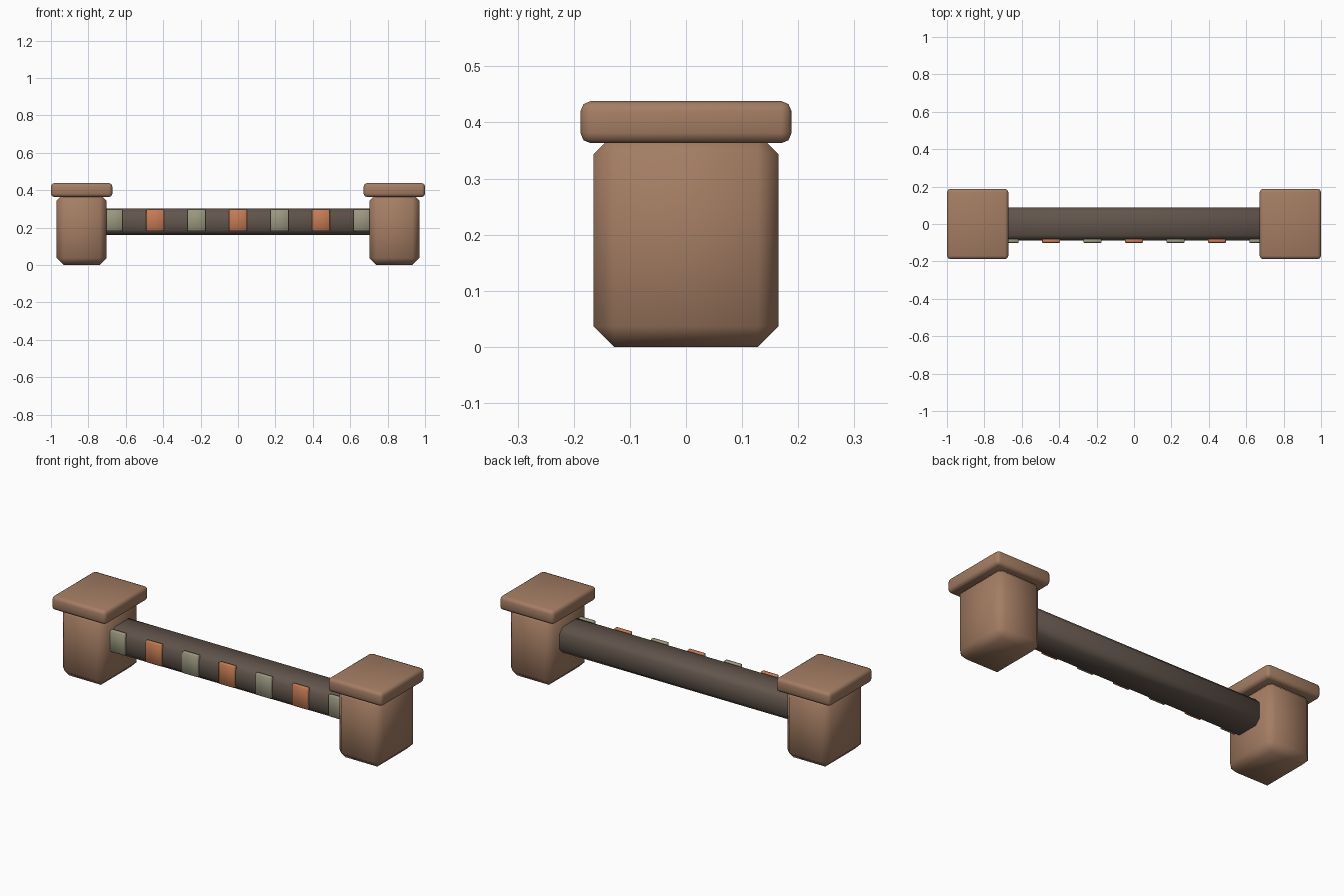
import bpy
import bmesh
import math

default = bpy.data.objects.get("Cube")
if default:
    bpy.data.objects.remove(default, do_unlink=True)


def make_material(name, rgb):
    mat = bpy.data.materials.new(name)
    mat.use_nodes = True
    colour = (*rgb, 1.0)
    mat.diffuse_color = colour
    mat.node_tree.nodes["Principled BSDF"].inputs["Base Color"].default_value = colour
    return mat


brown = make_material("warm_brown", (0.37, 0.205, 0.125))
dark = make_material("dark_wood", (0.122, 0.091, 0.072))
orange = make_material("orange_tile", (0.56, 0.20, 0.09))
sage = make_material("sage_tile", (0.33, 0.315, 0.215))


def bevelled_box(name, centre, size, bevel, segments, mat):
    """Box with bevelled edges and smooth shading."""
    bm = bmesh.new()
    bmesh.ops.create_cube(bm, size=1)
    bmesh.ops.scale(bm, vec=size, verts=bm.verts)
    bmesh.ops.bevel(bm, geom=list(bm.edges), offset=bevel, segments=segments,
                    profile=0.5, affect='EDGES', clamp_overlap=True)
    mesh = bpy.data.meshes.new(name)
    bm.to_mesh(mesh)
    bm.free()
    mesh.materials.append(mat)
    obj = bpy.data.objects.new(name, mesh)
    obj.location = centre
    bpy.context.collection.objects.link(obj)
    bpy.ops.object.select_all(action='DESELECT')
    obj.select_set(True)
    bpy.context.view_layer.objects.active = obj
    bpy.ops.object.shade_smooth_by_angle(angle=math.radians(60))
    return obj


# Posts with overhanging caps at both ends
for side, sign in (("left", 1), ("right", -1)):
    x = sign * 0.836
    bevelled_box(f"{side}_post", (x, 0, 0.19), (0.267, 0.33, 0.38), 0.037, 1, brown)
    bevelled_box(f"{side}_cap", (x, 0, 0.4005), (0.328, 0.376, 0.075), 0.018, 2, brown)

# Beam joining the posts
bevelled_box("beam", (0, 0, 0.231), (1.48, 0.176, 0.142), 0.028, 1, dark)

# Alternating tiles along the front of the beam
for i in range(7):
    bevelled_box(f"tile_{i + 1}", ((i - 3) * 0.2215, -0.09, 0.239),
                 (0.096, 0.022, 0.117), 0.003, 1, orange if i % 2 else sage)
